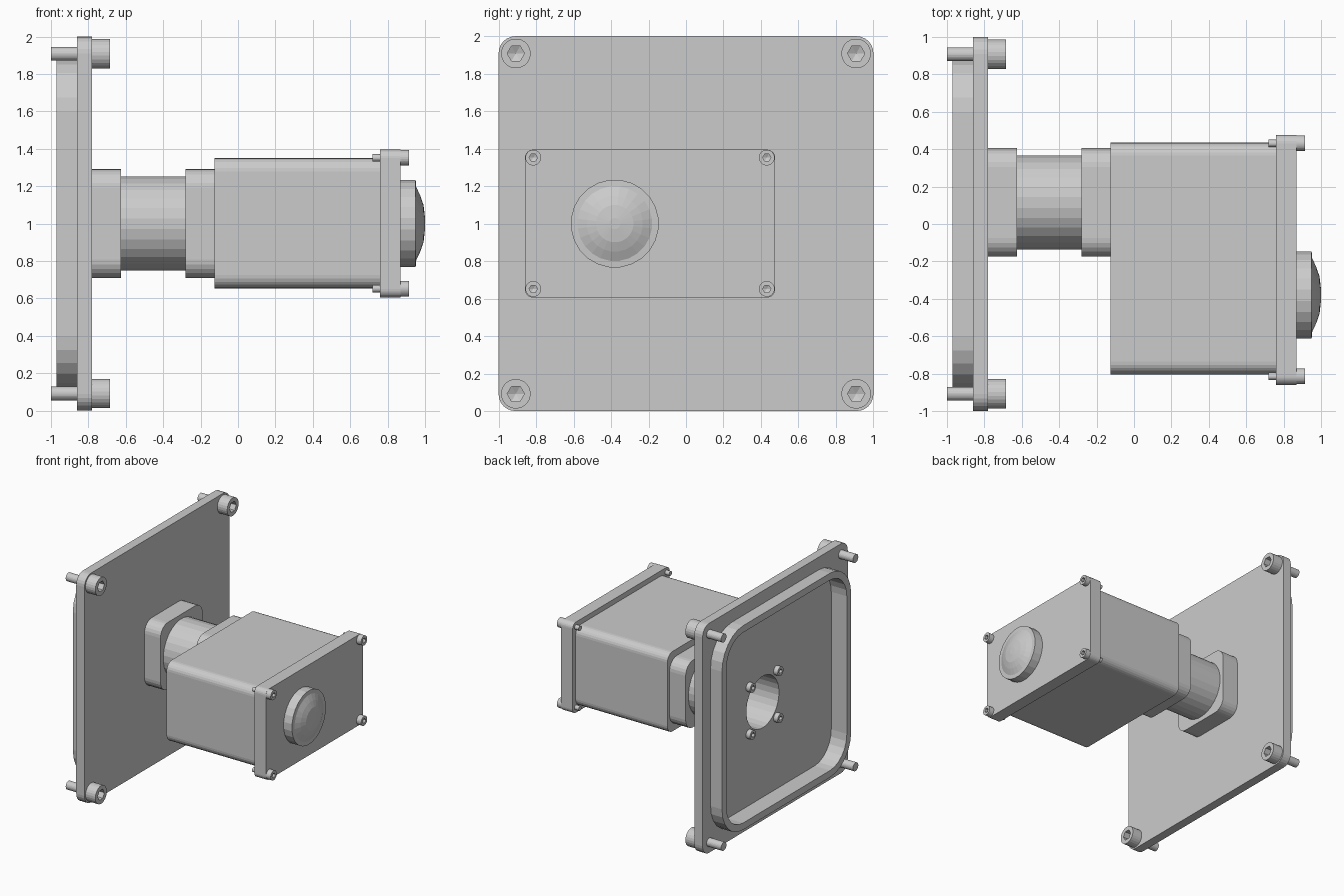
import bpy, bmesh
from math import sin, cos, radians, pi

if "Cube" in bpy.data.objects:
    bpy.data.objects.remove(bpy.data.objects["Cube"])


def rounded(hy, hz, r, cy=0.0, cz=1.0):
    """28-point rounded rectangle outline in the YZ plane."""
    pts = []
    for q, (sy, sz) in enumerate([(1, 1), (-1, 1), (-1, -1), (1, -1)]):
        for i in range(7):
            a = radians(q * 90 + i * 15)
            pts.append((cy + sy * (hy - r) + r * cos(a), cz + sz * (hz - r) + r * sin(a)))
    return pts


def circle(r, cy, cz, n=28):
    return [(cy + r * cos(2 * pi * (i + .5) / n), cz + r * sin(2 * pi * (i + .5) / n))
            for i in range(n)]


def hexagon(r, cy, cz, n=24):
    pts = []
    for i in range(n):
        a = 360 * i / n
        d = r * cos(radians(30)) / cos(radians(a % 60 - 30))
        pts.append((cy + d * cos(radians(a)), cz + d * sin(radians(a))))
    return pts


def loft(name, sections, wrap=False):
    """Skin outlines placed along X; wrap closes the skin into a ring, else cap the ends."""
    bm = bmesh.new()
    rows = [[bm.verts.new((x, y, z)) for y, z in pts] for x, pts in sections]
    n = len(rows[0])
    pairs = list(zip(rows, rows[1:])) + ([(rows[-1], rows[0])] if wrap else [])
    for a, b in pairs:
        for i in range(n):
            j = (i + 1) % n
            bm.faces.new((a[i], a[j], b[j], b[i]))
    if not wrap:
        bm.faces.new(rows[0])
        bm.faces.new(rows[-1])
    bmesh.ops.recalc_face_normals(bm, faces=bm.faces)
    me = bpy.data.meshes.new(name)
    bm.to_mesh(me)
    bm.free()
    ob = bpy.data.objects.new(name, me)
    bpy.context.collection.objects.link(ob)
    return ob


def ring(name, x0, x1, outer, inner):
    return loft(name, [(x0, outer), (x1, outer), (x1, inner), (x0, inner)], wrap=True)


def screw(name, y, z, tip, seat, top, shaft, head, socket):
    """Socket-head screw along X with a hexagonal recess and conical bottom."""
    c = lambda r: circle(r, y, z, 24)
    h = hexagon(socket, y, z)
    floor = top - (top - seat) * .6
    end = top - (top - seat) * .8
    loft(name, [(tip, c(shaft)), (seat, c(shaft)), (seat, c(head)), (top, c(head)),
                (top, h), (floor, h), (end, c(.001))])


NY, NZ = 0.115, 1.0             # neck axis
bore = circle(.225, NY, NZ)

# Mounting plate with raised, recessed rim on its back
plate, rim, recess = rounded(1, 1, .09), rounded(.89, .89, .29), rounded(.83, .83, .23)
loft("mounting_plate", [(-.78, plate), (-.86, plate), (-.86, rim), (-.97, rim),
                        (-.97, recess), (-.82, recess), (-.82, bore), (-.78, bore)], wrap=True)

# Hollow neck with a square flange at each end
flange = rounded(.29, .292, .10, NY, NZ)
ring("plate_flange", -.78, -.625, flange, bore)
ring("neck_tube", -.625, -.28, circle(.253, NY, NZ), bore)
ring("housing_flange", -.28, -.125, flange, bore)

# Hollow housing
BY = -.185
box, cavity = rounded(.62, .348, .07, BY, 1.002), rounded(.57, .298, .03, BY, 1.002)
loft("housing", [(-.125, bore), (-.125, box), (.76, box), (.76, cavity),
                 (-.075, cavity), (-.075, bore)], wrap=True)

# Lid
lid = rounded(.668, .395, .045, -.192, 1.0)
loft("housing_lid", [(.76, lid), (.87, lid)])

# Domed push button
loft("button", [(x, circle(r, -.38, 1.0, 24)) for x, r in
                [(.87, .235), (.95, .235), (.952, .2), (.975, .15), (.992, .1), (1.0, .03)]])

# Screws at the corners of the plate, lid and neck flange
for sy in (-1, 1):
    for sz in (-1, 1):
        tag = ("right" if sy > 0 else "left") + ("_upper" if sz > 0 else "_lower")
        screw("plate_screw_" + tag, sy * .908, 1 + sz * .908, -1, -.78, -.685, .037, .079, .046)
        screw("lid_screw_" + tag, -.192 + sy * .623, 1.002 + sz * .35, .72, .87, .915, .02, .042, .022)
        screw("flange_screw_" + tag, NY + sy * .19, NZ + sz * .205, -.7, -.82, -.86, .02, .04, .022)
